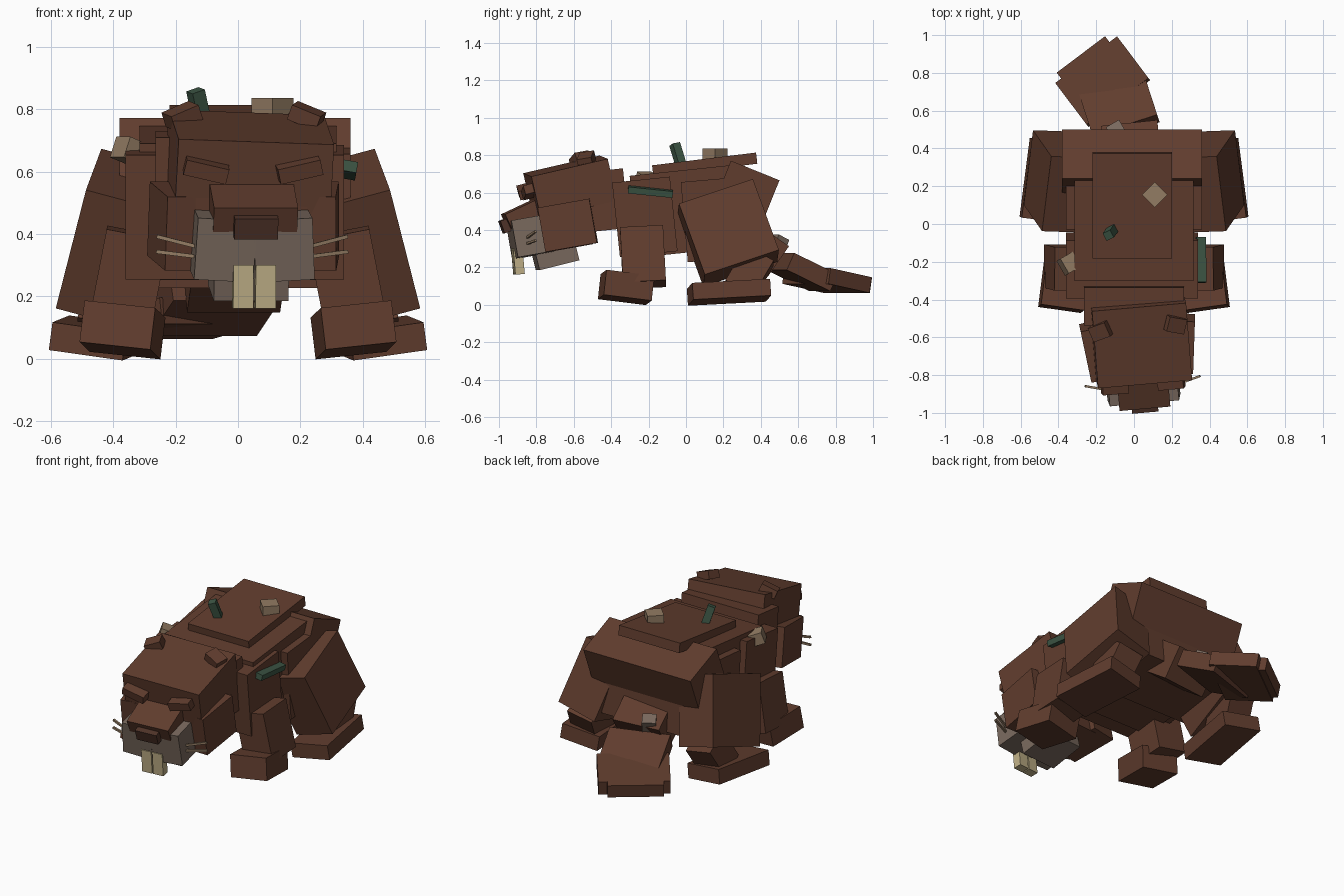
import bpy
from math import radians
from mathutils import Euler, Matrix

default_cube = bpy.data.objects.get("Cube")
if default_cube:
    bpy.data.objects.remove(default_cube, do_unlink=True)


def material(name, red, green, blue):
    colour = (red, green, blue, 1)
    mat = bpy.data.materials.new(name)
    mat.use_nodes = True
    mat.diffuse_color = colour
    shader = next(node for node in mat.node_tree.nodes if node.type == 'BSDF_PRINCIPLED')
    shader.inputs["Base Color"].default_value = colour
    return mat


fur = material("brown fur", red=.118, green=.046, blue=.027)
nose_dark = material("dark nose", red=.08, green=.034, blue=.022)
muzzle_grey = material("grey muzzle", red=.19, green=.14, blue=.11)
tooth_cream = material("cream teeth", red=.52, green=.43, blue=.24)
pale_wood = material("pale wood", red=.29, green=.2, blue=.125)
twig_green = material("green twig", red=.045, green=.09, blue=.057)


def box(name, at, size, pitch=0, roll=0, yaw=0, mat=fur, frame=Matrix()):
    """Block turned about its centre, placed inside an optional parent frame."""
    bpy.ops.mesh.primitive_cube_add(size=1)
    block = bpy.context.object
    block.name = block.data.name = name
    turn = Euler(map(radians, (pitch, roll, yaw))).to_matrix().to_4x4()
    scale = Matrix.Diagonal((*size, 1))
    block.data.transform(frame @ Matrix.Translation(at) @ turn @ scale)
    block.data.materials.append(mat)


def pair(name, at, size, pitch=0, roll=0, yaw=0, **options):
    """The same block mirrored onto the left and right sides."""
    x, y, z = at
    for side, sign in (("left", 1), ("right", -1)):
        box(f"{side}_{name}", (x * sign, y, z), size,
            pitch, roll * sign, yaw * sign, **options)


# Torso
box("chest", at=(-.01, -.22, .47), size=(.7, .31, .4), pitch=6)
box("torso", at=(0, 0, .5), size=(.63, .56, .44), pitch=6)
box("hips", at=(0, .2, .46), size=(.72, .42, .43), pitch=5)
box("rump", at=(-.01, .325, .607), size=(.74, .28, .24), pitch=-22)
box("back_plate", at=(-.01, .1, .75), size=(.42, .56, .06), pitch=7)
box("neck", at=(0, -.42, .56), size=(.53, .2, .32), pitch=6)

# Legs
pair("thigh", at=(.39, .225, .385), size=(.25, .42, .415), pitch=19, roll=-15, yaw=2)
pair("shin", at=(.42, .34, .17), size=(.17, .17, .22), pitch=-30, roll=-10)
pair("hind_foot", at=(.455, .23, .067), size=(.24, .42, .09), pitch=3, roll=-8, yaw=7)
pair("foreleg", at=(.35, -.23, .255), size=(.2, .23, .3), pitch=3, roll=-11)
pair("front_foot", at=(.37, -.32, .093), size=(.23, .26, .135), pitch=-7, roll=-6, yaw=8)

# Tail, swinging to one side
box("tail_base", at=(-.01, .38, .3), size=(.3, .24, .2), pitch=-35, yaw=6)
box("tail_middle", at=(-.08, .62, .175), size=(.36, .27, .1), pitch=-25, yaw=18)
box("tail_paddle", at=(-.166, .754, .13), size=(.41, .28, .085), pitch=-10, yaw=37)
box("tail_tip", at=(-.2, .79, .125), size=(.32, .26, .08), pitch=-10, yaw=37)

# Head, turned slightly to its left around the neck
head = Matrix.Translation((.025, -.6, 0)) @ Matrix.Rotation(radians(5), 4, 'Z')
box("skull", at=(.01, -.02, .63), size=(.5, .42, .23), pitch=13, roll=2, frame=head)
box("jaw", at=(0, -.06, .42), size=(.36, .26, .24), pitch=10, frame=head)
pair("cheek", at=(.205, -.05, .425), size=(.17, .28, .24), pitch=10, yaw=-7, frame=head)
box("snout", at=(0, -.27, .485), size=(.27, .2, .09), pitch=25, frame=head)
box("nose", at=(0, -.36, .425), size=(.14, .06, .07), pitch=20, mat=nose_dark, frame=head)
pair("brow", at=(.15, -.255, .605), size=(.14, .06, .05), pitch=15, roll=-13, frame=head)
pair("ear", at=(.2, .05, .778), size=(.1, .08, .05), pitch=10, roll=22, yaw=-15, frame=head)

# Muzzle, teeth and whiskers
pair("muzzle_pad", at=(.093, -.235, .365), size=(.19, .2, .2), pitch=10, roll=-3,
     mat=muzzle_grey, frame=head)
box("chin", at=(0, -.1, .265), size=(.24, .22, .11), pitch=14, mat=muzzle_grey, frame=head)
pair("tooth", at=(.036, -.3, .233), size=(.065, .05, .14), pitch=5,
     mat=tooth_cream, frame=head)
for label, height, lift in (("upper", .375, 14), ("lower", .335, 7)):
    pair(f"{label}_whisker", at=(.24, -.25, height), size=(.14, .012, .012),
         roll=-lift, yaw=15, mat=pale_wood, frame=head)

# Twigs and wood chips caught in the fur
box("upright_twig", at=(-.125, -.045, .808), size=(.045, .045, .11), pitch=10, roll=-18,
    yaw=25, mat=twig_green)
box("side_twig", at=(.355, -.19, .605), size=(.05, .24, .035), pitch=-6, roll=10,
    mat=twig_green)
box("back_chip", at=(.11, .155, .8), size=(.095, .095, .07), yaw=45, mat=pale_wood)
box("shoulder_chip", at=(-.345, -.21, .665), size=(.08, .09, .07), roll=20, yaw=30,
    mat=pale_wood)
box("tail_chip", at=(-.09, .49, .325), size=(.08, .07, .08), pitch=-25, yaw=30,
    mat=muzzle_grey)
